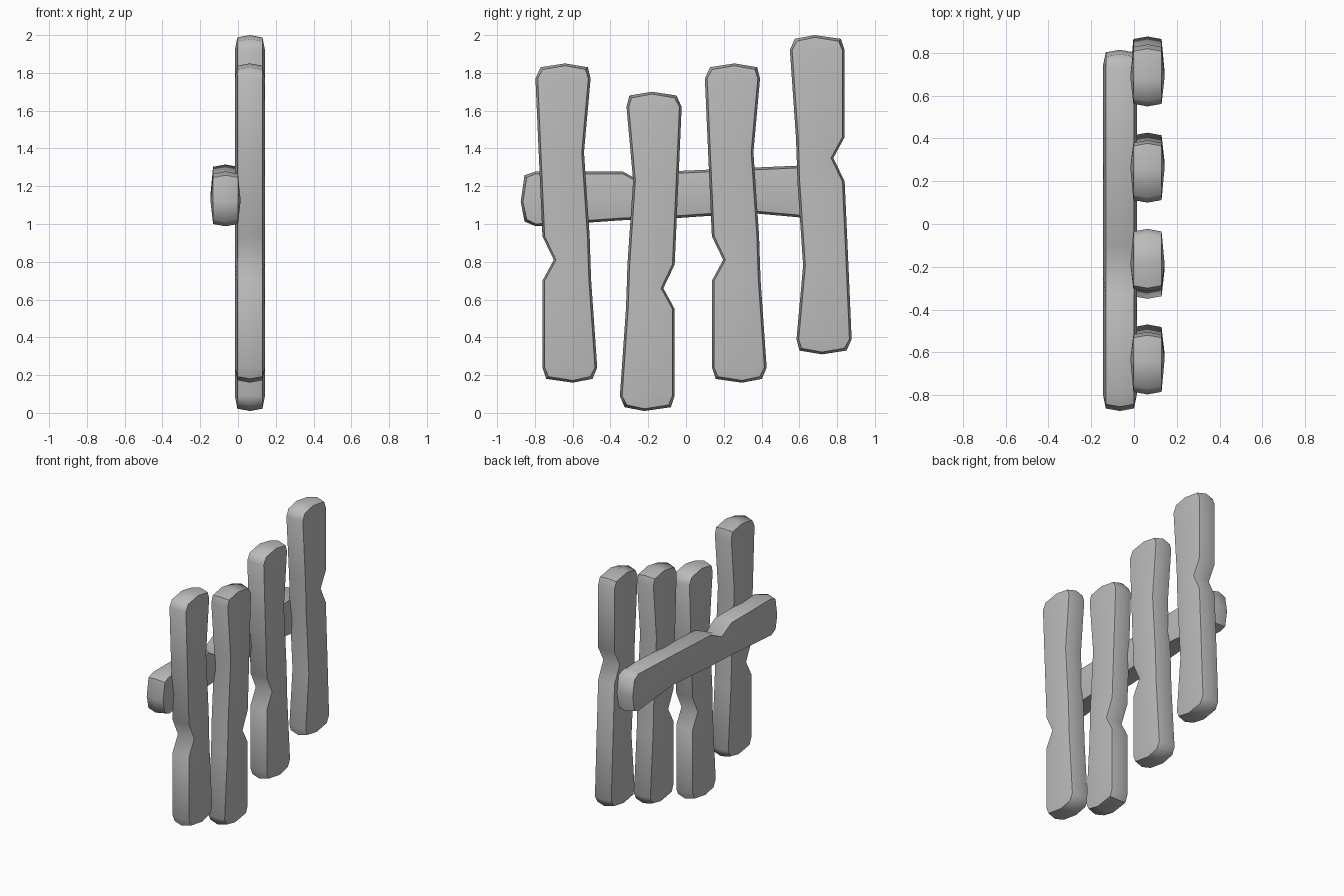
import bpy, bmesh, math
from mathutils import Matrix

cube = bpy.data.objects.get("Cube")
if cube:
    bpy.data.objects.remove(cube, do_unlink=True)

wood = bpy.data.materials.new("weathered_grey")
wood.use_nodes = True
GREY = (0.5, 0.5, 0.5, 1)
wood.diffuse_color = GREY
wood.node_tree.nodes["Principled BSDF"].inputs["Base Color"].default_value = GREY

# Board profile, bottom to top: height, notched edge, plain edge
ROWS = [(0.18, -0.74, -0.495), (0.24, -0.76, -0.47), (0.70, -0.76, -0.502),
        (0.81, -0.70, -0.506), (0.935, -0.76, -0.51), (1.38, -0.78, -0.54),
        (1.77, -0.797, -0.505), (1.83, -0.77, -0.52)]
LOW, HIGH = 0.16, 1.85
EDGE, RIDGE, INSET = 0.066, 0.08, 0.012


def board_mesh():
    bm = bmesh.new()
    last = len(ROWS) - 1

    def layer(x, inset):
        """One slice of the board: a left, middle and right vertex per row."""
        grid = []
        for i, (z, left, right) in enumerate(ROWS):
            mid = -0.60 - 0.04 * i / last
            lift = inset if i == 0 else -inset if i == last else 0
            mid_z = LOW if i == 0 else HIGH if i == last else z
            mid_x = x if i in (0, last) else math.copysign(RIDGE, x)
            points = [(x, left + inset, z + lift), (mid_x, mid, mid_z + lift),
                      (x, right - inset, z + lift)]
            if x == 0 and 0 < i < last:
                points[1] = None
            grid.append([bm.verts.new(p) if p else None for p in points])
        return grid

    def rim(g):
        return ([r[0] for r in g] + [g[-1][1]]
                + [r[2] for r in reversed(g)] + [g[0][1]])

    back, middle, front = layer(-EDGE, INSET), layer(0, 0), layer(EDGE, INSET)
    # Broad faces, ridged along the centre
    for g in (back, front):
        for a, b in zip(g, g[1:]):
            for k in (0, 1):
                bm.faces.new((a[k], a[k + 1], b[k + 1], b[k]))
    # Narrow edges and ends, swelling slightly in the middle
    for g in (back, front):
        p, q = rim(g), rim(middle)
        for i in range(len(p)):
            j = (i + 1) % len(p)
            bm.faces.new((p[i], p[j], q[j], q[i]))
    bmesh.ops.recalc_face_normals(bm, faces=bm.faces)
    mesh = bpy.data.meshes.new("board")
    bm.to_mesh(mesh)
    bm.free()
    mesh.materials.append(wood)
    return mesh


def board(name, matrix):
    mesh = board_mesh()
    mesh.transform(matrix)
    if matrix.determinant() < 0:
        mesh.flip_normals()
    ob = bpy.data.objects.new(name, mesh)
    bpy.context.collection.objects.link(ob)
    bpy.ops.object.select_all(action='DESELECT')
    ob.select_set(True)
    bpy.context.view_layer.objects.active = ob
    bpy.ops.object.shade_smooth_by_angle(angle=math.radians(59))


move = Matrix.Translation
turn = Matrix.Rotation
PICKET_X, RAIL_X = 0.063, -0.066

# Four upright pickets, varied by mirroring and turning
board("picket_front", move((PICKET_X, 0, 0)))
board("picket_second", move((PICKET_X, -0.82, -0.15)) @ Matrix.Diagonal((1, -1, 1, 1)))
board("picket_third", move((PICKET_X, 0.897, 0)))
board("picket_back", move((PICKET_X, 0.08, 2.16)) @ turn(math.pi, 4, 'X'))

# Crossing rail behind the pickets
board("rail", move((RAIL_X, -1.035, 0.518)) @ turn(-math.pi / 2, 4, 'X'))
